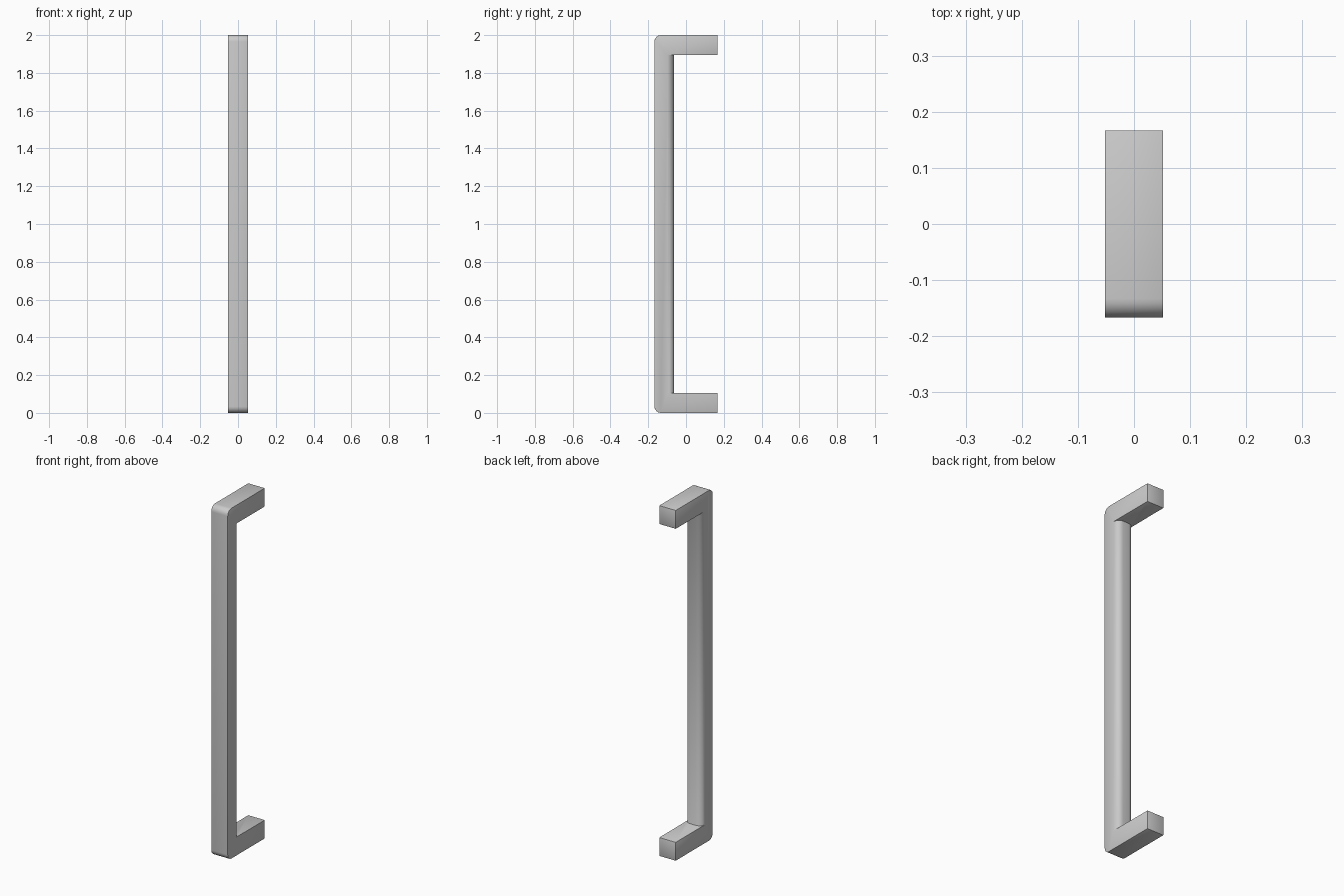
import bpy, bmesh
from math import cos, sin, pi
from mathutils import Vector

if "Cube" in bpy.data.objects:
    bpy.data.objects.remove(bpy.data.objects["Cube"])

W = 0.052          # half width in x
D = 0.167          # half depth in y
H = 2.0            # height
LEG = 0.105        # leg thickness
GRIP_BACK = -0.063 # rear face of the grip
R_OUT, R_GRIP = 0.034, 0.034


def arc(cx, cy, r, a0, a1, n=6):
    """Points of an arc, angles in units of 90 degrees."""
    return [(cx + r * cos((a0 + (a1 - a0) * i / n) * pi / 2),
             cy + r * sin((a0 + (a1 - a0) * i / n) * pi / 2)) for i in range(n + 1)]


def extrude_profile(name, points, depth):
    bm = bmesh.new()
    face = bm.faces.new([bm.verts.new(p) for p in points])
    res = bmesh.ops.extrude_face_region(bm, geom=[face])
    moved = [v for v in res["geom"] if isinstance(v, bmesh.types.BMVert)]
    bmesh.ops.translate(bm, verts=moved, vec=Vector(depth))
    bmesh.ops.recalc_face_normals(bm, faces=bm.faces)
    mesh = bpy.data.meshes.new(name)
    bm.to_mesh(mesh)
    bm.free()
    obj = bpy.data.objects.new(name, mesh)
    bpy.context.collection.objects.link(obj)
    return obj


# Solid side outline with rounded front corners
outline = (arc(-D + R_OUT, H - R_OUT, R_OUT, 1, 2)
           + arc(-D + R_OUT, R_OUT, R_OUT, 2, 3)
           + [(D, 0), (D, H)])
handle = extrude_profile("pull_handle", [(-W, y, z) for y, z in outline], (2 * W, 0, 0))

# Cutter opens the space between the legs and rounds the back of the grip
cy = GRIP_BACK - R_GRIP
section = ([(0.1, cy)] + arc(W - R_GRIP, cy, R_GRIP, 0, 1)
           + arc(-W + R_GRIP, cy, R_GRIP, 1, 2)
           + [(-0.1, cy), (-0.1, 0.3), (0.1, 0.3)])
cutter = extrude_profile("opening_cutter", [(x, y, LEG) for x, y in section],
                         (0, 0, H - 2 * LEG))

cut = handle.modifiers.new("opening", 'BOOLEAN')
cut.operation = 'DIFFERENCE'
cut.solver = 'EXACT'
cut.object = cutter

# Small softened edges
bevel = handle.modifiers.new("soft_edges", 'BEVEL')
bevel.width = 0.003
bevel.segments = 2
bevel.limit_method = 'ANGLE'
bevel.angle_limit = 0.7

bpy.context.view_layer.objects.active = handle
handle.select_set(True)
for m in ("opening", "soft_edges"):
    bpy.ops.object.modifier_apply(modifier=m)
bpy.data.objects.remove(cutter, do_unlink=True)
bpy.ops.object.shade_smooth_by_angle(angle=0.6)
